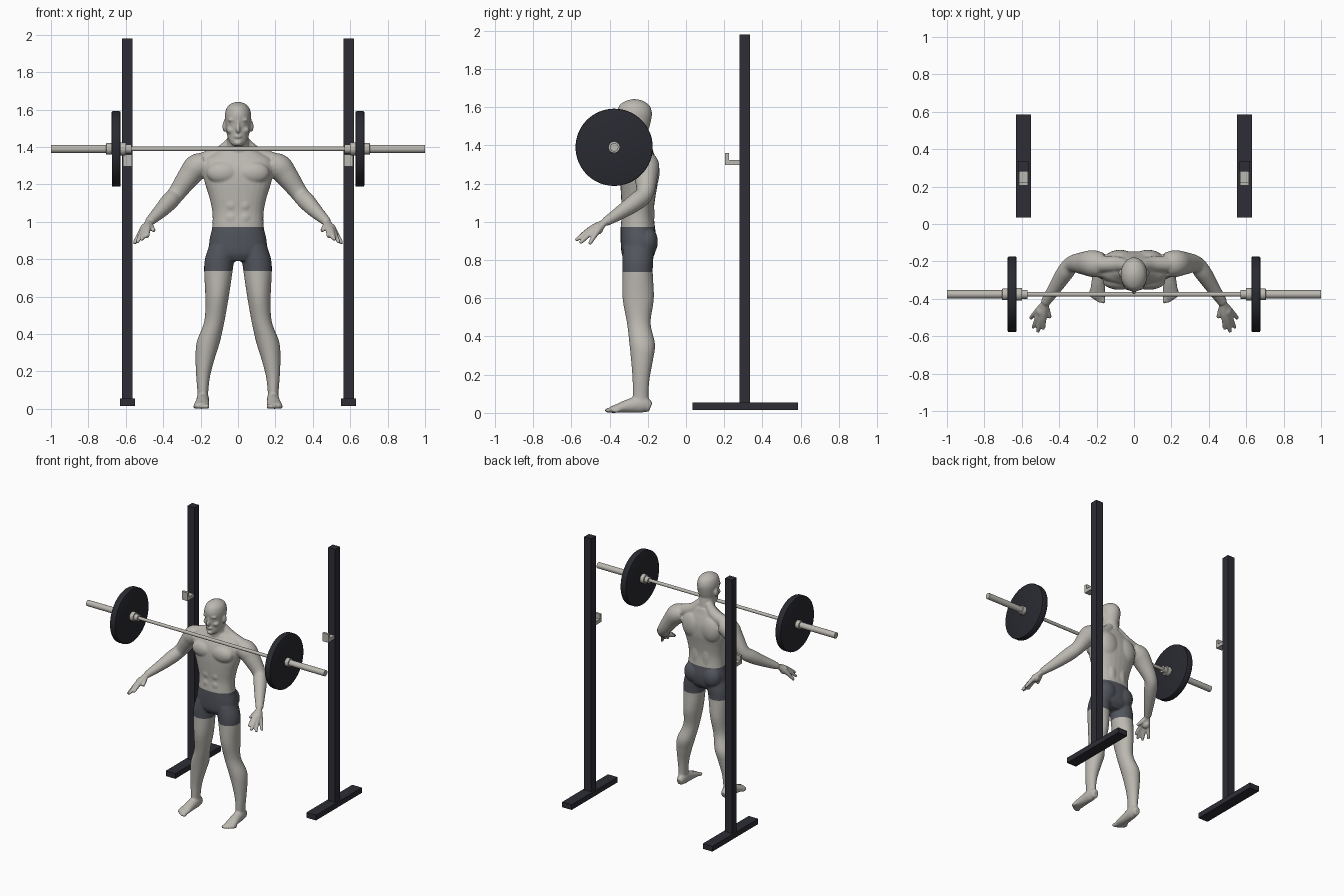
import bpy
import bmesh
import math
from mathutils import Matrix, Vector, Quaternion

if "Cube" in bpy.data.objects:
    bpy.data.objects.remove(bpy.data.objects["Cube"])


def material(name, color):
    mat = bpy.data.materials.new(name)
    mat.use_nodes = True
    rgba = (*color, 1)
    mat.diffuse_color = rgba
    mat.node_tree.nodes["Principled BSDF"].inputs["Base Color"].default_value = rgba
    return mat


skin = material("pale grey skin", (.50, .48, .44))
cloth = material("slate shorts", (.085, .092, .11))
steel = material("brushed steel", (.50, .48, .44))
paint = material("dark rack paint", (.026, .026, .036))
rubber = material("black rubber", (.022, .023, .03))


def add_object(name, bm, *mats, angle=40):
    bmesh.ops.recalc_face_normals(bm, faces=bm.faces)
    mesh = bpy.data.meshes.new(name)
    bm.to_mesh(mesh)
    bm.free()
    for mat in mats:
        mesh.materials.append(mat)
    mesh.shade_smooth()
    mesh.set_sharp_from_angle(angle=math.radians(angle))
    obj = bpy.data.objects.new(name, mesh)
    bpy.context.collection.objects.link(obj)
    return obj


def box(name, low, high, mat):
    low, high = Vector(low), Vector(high)
    bm = bmesh.new()
    place = Matrix.Translation((low + high) / 2) @ Matrix.Diagonal((*(high - low), 1))
    bmesh.ops.create_cube(bm, size=1, matrix=place)
    return add_object(name, bm, mat)


def rod(name, start, end, radius, mat, sides=32, bevel=0):
    """Cylinder along x on the barbell axis."""
    bm = bmesh.new()
    place = Matrix.Translation(((start + end) / 2, -.376, 1.39)) @ Matrix.Rotation(math.pi / 2, 4, 'Y')
    bmesh.ops.create_cone(bm, cap_ends=True, segments=sides, radius1=radius, radius2=radius,
                          depth=abs(end - start), matrix=place)
    if bevel:
        rims = [e for e in bm.edges if e.calc_face_angle() > 1]
        bmesh.ops.bevel(bm, geom=rims, offset=bevel, segments=2, affect='EDGES', profile=.5)
    return add_object(name, bm, mat)


# Barbell and rack
rod("bar_shaft", -.6, .6, .012, steel)
for side, s in (("left", 1), ("right", -1)):
    rod(side + "_bar_shoulder", s * .57, s * .602, .024, steel)
    rod(side + "_inner_collar", s * .598, s * .63, .034, steel, bevel=.003)
    rod(side + "_weight_plate", s * .628, s * .675, .202, rubber, sides=64, bevel=.006)
    rod(side + "_outer_collar", s * .673, s * .705, .031, steel, bevel=.003)
    rod(side + "_sleeve", s * .70, s, .022, steel)
    x = s * .592
    box(side + "_rack_base", (x - .04, .035, .015), (x + .04, .585, .055), paint)
    box(side + "_rack_upright", (x - .029, .28, .05), (x + .029, .336, 1.98), paint)
    box(side + "_hook_shelf", (x - .024, .205, 1.297), (x + .024, .285, 1.323), steel)
    box(side + "_hook_lip", (x - .024, .205, 1.31), (x + .024, .224, 1.36), steel)

# Body: overlapping lofts and muscles, fused afterwards
body = bmesh.new()


def spline(keys, steps=5):
    """Smooth curve through keys of centre and radii."""
    keys = [Vector(k) for k in keys]
    padded = [keys[0] * 2 - keys[1]] + keys + [keys[-1] * 2 - keys[-2]]
    out = []
    for a, b, c, d in zip(padded, padded[1:], padded[2:], padded[3:]):
        for i in range(steps):
            t = i / steps
            out.append(b + (c - a) * (t / 2) + (a * 2 - b * 5 + c * 4 - d) * (t * t / 2)
                       + (b * 3 - a - c * 3 + d) * (t ** 3 / 2))
    return out + [keys[-1]]


def loft(keys, s=1, level=True, power=1, sides=28):
    """Skin oval rings along keys; level rings stay horizontal."""
    rings = []
    points = spline(keys)
    for i, p in enumerate(points):
        along = (points[min(i + 1, len(points) - 1)] - points[max(i - 1, 0)])
        turn = Quaternion() if level else Vector(along[:3]).to_track_quat('Z', 'Y')
        ring = []
        for k in range(sides):
            a = math.tau * k / sides
            c, n = math.cos(a), math.sin(a)
            offset = Vector((math.copysign(abs(c) ** power, c) * p[3],
                             math.copysign(abs(n) ** power, n) * p[4], 0))
            q = Vector(p[:3]) + turn @ offset
            ring.append(body.verts.new((q.x * s, q.y, q.z)))
        rings.append(ring)
    for low, high in zip(rings, rings[1:]):
        for k in range(sides):
            j = (k + 1) % sides
            body.faces.new((low[k], low[j], high[j], high[k]))
    body.faces.new(rings[0][::-1])
    body.faces.new(rings[-1])


def blob(center, size, s=1):
    x, y, z = center
    place = Matrix.Translation((x * s, y, z)) @ Matrix.Diagonal((*size, 1))
    bmesh.ops.create_icosphere(body, subdivisions=3, radius=1, matrix=place)


# Torso, neck and head
loft([(0, -.255, .79, .09, .06), (0, -.25, .83, .15, .086), (0, -.248, .90, .153, .094),
      (0, -.252, .97, .138, .09), (0, -.252, 1.05, .137, .083), (0, -.25, 1.13, .153, .09),
      (0, -.245, 1.21, .178, .098), (0, -.243, 1.28, .19, .096), (0, -.24, 1.33, .18, .082),
      (0, -.235, 1.365, .13, .065), (0, -.235, 1.4, .07, .055)], power=.88)
loft([(0, -.235, 1.34, .07, .062), (0, -.245, 1.40, .06, .06), (0, -.26, 1.48, .056, .062)])
loft([(0, -.325, 1.405, .022, .02), (0, -.297, 1.43, .047, .05), (0, -.276, 1.47, .06, .073),
      (0, -.27, 1.52, .068, .085), (0, -.27, 1.57, .071, .092), (0, -.27, 1.61, .06, .078),
      (0, -.27, 1.632, .036, .046), (0, -.27, 1.642, .01, .012)])
blob((0, -.358, 1.495), (.012, .019, .022))
blob((0, -.352, 1.522), (.008, .014, .026))
blob((0, -.347, 1.457), (.022, .012, .011))
blob((0, -.338, 1.422), (.022, .02, .015))

arm = [(.17, -.22, 1.31, .065, .06), (.22, -.212, 1.292, .072, .07), (.265, -.21, 1.24, .062, .06),
       (.33, -.215, 1.15, .046, .047), (.37, -.262, 1.105, .046, .047),
       (.42, -.338, 1.052, .037, .037), (.475, -.42, 1.0, .026, .024)]
leg = [(.08, -.25, .87, .076, .08), (.098, -.252, .80, .079, .081), (.105, -.253, .735, .076, .079),
       (.112, -.25, .60, .063, .082), (.126, -.247, .47, .054, .062), (.158, -.229, .36, .062, .067),
       (.174, -.23, .28, .053, .058), (.186, -.235, .18, .038, .045), (.188, -.238, .09, .029, .041),
       (.188, -.235, .03, .03, .042)]
foot = [(.186, -.185, .03, .022, .026), (.187, -.23, .045, .033, .045), (.19, -.30, .036, .036, .036),
        (.194, -.36, .023, .041, .023), (.196, -.395, .016, .039, .016)]
trapezius = [(.03, -.225, 1.43, .03, .03), (.09, -.215, 1.365, .042, .042), (.19, -.215, 1.325, .045, .045)]
fingertips = [(.485, -.562, .918), (.515, -.578, .902), (.54, -.555, .888), (.555, -.505, .884)]
wrist = Vector((.478, -.424, .998))

for s in (1, -1):
    loft(arm, s, level=False)
    loft(leg, s)
    loft(foot, s, level=False)
    loft(trapezius, s, level=False)
    # Hand
    blob((.497, -.465, .962), (.027, .032, .03), s)
    for tip in fingertips:
        tip = Vector(tip)
        knuckle = wrist.lerp(tip, .5) + Vector((0, 0, .008))
        loft([(*wrist, .018, .018), (*knuckle, .016, .016), (*tip, .010, .010)], s, level=False, sides=12)
    loft([(*wrist, .018, .018), (.462, -.465, .97, .015, .015), (.448, -.502, .952, .010, .010)],
         s, level=False, sides=12)
    # Toes
    for i in range(5):
        blob((.164 + i * .0165, -.405 + i * i * .0025, .013), (.012 - i * .0008, .022, .013), s)
    # Chest, belly, back and buttocks
    blob((.078, -.305, 1.262), (.09, .047, .062), s)
    for z in (1.02, 1.09, 1.155):
        blob((.034, -.318, z), (.035, .022, .037), s)
    blob((.075, -.19, 1.26), (.085, .052, .1), s)
    blob((.04, -.19, 1.04), (.036, .025, .13), s)
    blob((.074, -.203, .895), (.074, .056, .08), s)
    # Face halves
    blob((.028, -.338, 1.545), (.028, .018, .010), s)
    blob((.027, -.336, 1.522), (.013, .012, .010), s)
    blob((.038, -.318, 1.49), (.024, .026, .02), s)
    blob((.073, -.262, 1.51), (.010, .02, .03), s)

# Fuse into one smooth skin
draft = add_object("figure_draft", body, skin)
fuse = draft.modifiers.new("fuse", 'REMESH')
fuse.mode = 'VOXEL'
fuse.voxel_size = .006
relax = draft.modifiers.new("relax", 'SMOOTH')
relax.factor = .5
relax.iterations = 5
graph = bpy.context.evaluated_depsgraph_get()
fused = bpy.data.meshes.new_from_object(draft.evaluated_get(graph))
bpy.data.objects.remove(draft)

# Cut the shorts' waist and hems, then colour between them
figure = bmesh.new()
figure.from_mesh(fused)
bpy.data.meshes.remove(fused)
for v in figure.verts:
    v.co.z = max(v.co.z, 0)
waist, hem = .972, .737
for z in (waist, hem):
    near = [f for f in figure.faces if abs(f.calc_center_median().x) < .25]
    parts = {g for f in near for g in (*f.verts, *f.edges, f)}
    bmesh.ops.bisect_plane(figure, geom=list(parts), plane_co=(0, 0, z), plane_no=(0, 0, 1))
for f in figure.faces:
    c = f.calc_center_median()
    f.material_index = int(abs(c.x) < .25 and hem < c.z < waist)
add_object("lifter_body", figure, skin, cloth, angle=180)
